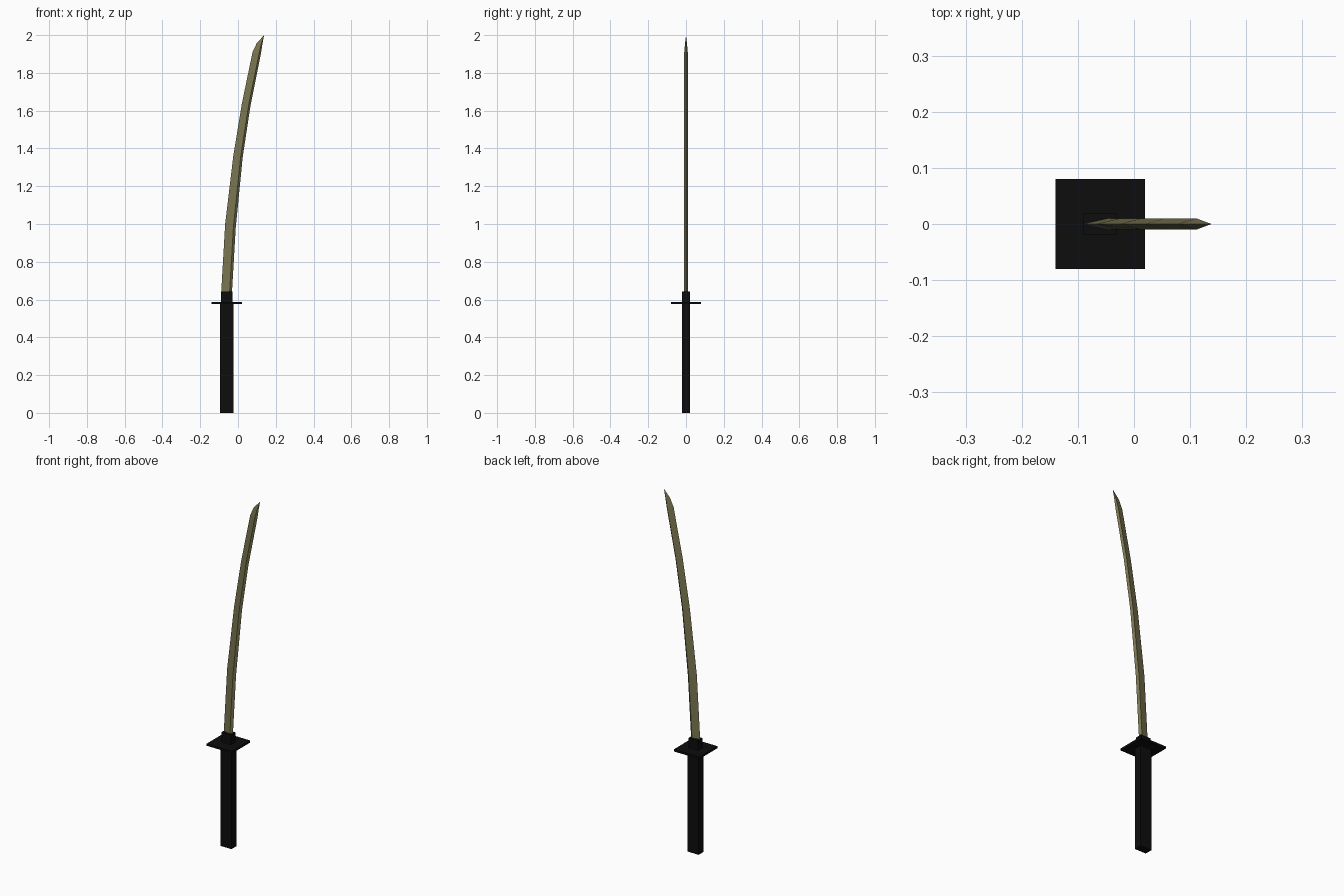
import bpy, bmesh

if "Cube" in bpy.data.objects:
    bpy.data.objects.remove(bpy.data.objects["Cube"])


def material(name, rgb):
    m = bpy.data.materials.new(name)
    m.diffuse_color = (*rgb, 1)
    m.use_nodes = True
    m.node_tree.nodes["Principled BSDF"].inputs["Base Color"].default_value = m.diffuse_color
    return m


BLACK = material("black", (0.004, 0.004, 0.004))
STEEL = material("olive_steel", (0.19, 0.175, 0.08))


def finish(name, bm, mat):
    bmesh.ops.recalc_face_normals(bm, faces=bm.faces)
    mesh = bpy.data.meshes.new(name)
    bm.to_mesh(mesh)
    bm.free()
    mesh.materials.append(mat)
    ob = bpy.data.objects.new(name, mesh)
    bpy.context.collection.objects.link(ob)
    return ob


def box(name, cx, sx, sy, z0, z1, mat):
    bm = bmesh.new()
    bmesh.ops.create_cube(bm, size=1)
    for v in bm.verts:
        v.co.x = cx + v.co.x * sx
        v.co.y *= sy
        v.co.z = z1 if v.co.z > 0 else z0
    return finish(name, bm, mat)


# Grip, square guard and blade collar
box("grip", -0.06, 0.07, 0.044, 0, 0.58, BLACK)
box("guard", -0.06, 0.16, 0.16, 0.576, 0.588, BLACK)
box("collar", -0.06, 0.06, 0.04, 0.58, 0.643, BLACK)

# Blade stations: cutting edge x, z; spine x, z; half thickness
stations = [
    (-0.090, 0.62, -0.033, 0.62, 0.010),
    (-0.068, 1.00, -0.012, 0.98, 0.010),
    (-0.025, 1.36, 0.025, 1.355, 0.010),
    (0.020, 1.635, 0.066, 1.625, 0.010),
    (0.077, 1.91, 0.121, 1.90, 0.010),
    (0.099, 1.957, 0.128, 1.945, 0.006),
]
RIDGE = 0.78  # thickest line, close to the spine

bm = bmesh.new()
rings = []
for ex, ez, sx, sz, t in stations:
    rx, rz = ex + (sx - ex) * RIDGE, ez + (sz - ez) * RIDGE
    section = [(ex, 0, ez), (rx, -t, rz), (sx, 0, sz), (rx, t, rz)]
    rings.append([bm.verts.new(p) for p in section])
for a, b in zip(rings, rings[1:]):
    for i in range(4):
        j = (i + 1) % 4
        bm.faces.new((a[i], a[j], b[j], b[i]))
# Pointed tip and closed base
tip = bm.verts.new((0.138, 0, 2.0))
for i in range(4):
    bm.faces.new((rings[-1][i], rings[-1][(i + 1) % 4], tip))
bm.faces.new(rings[0][::-1])
finish("blade", bm, STEEL)
